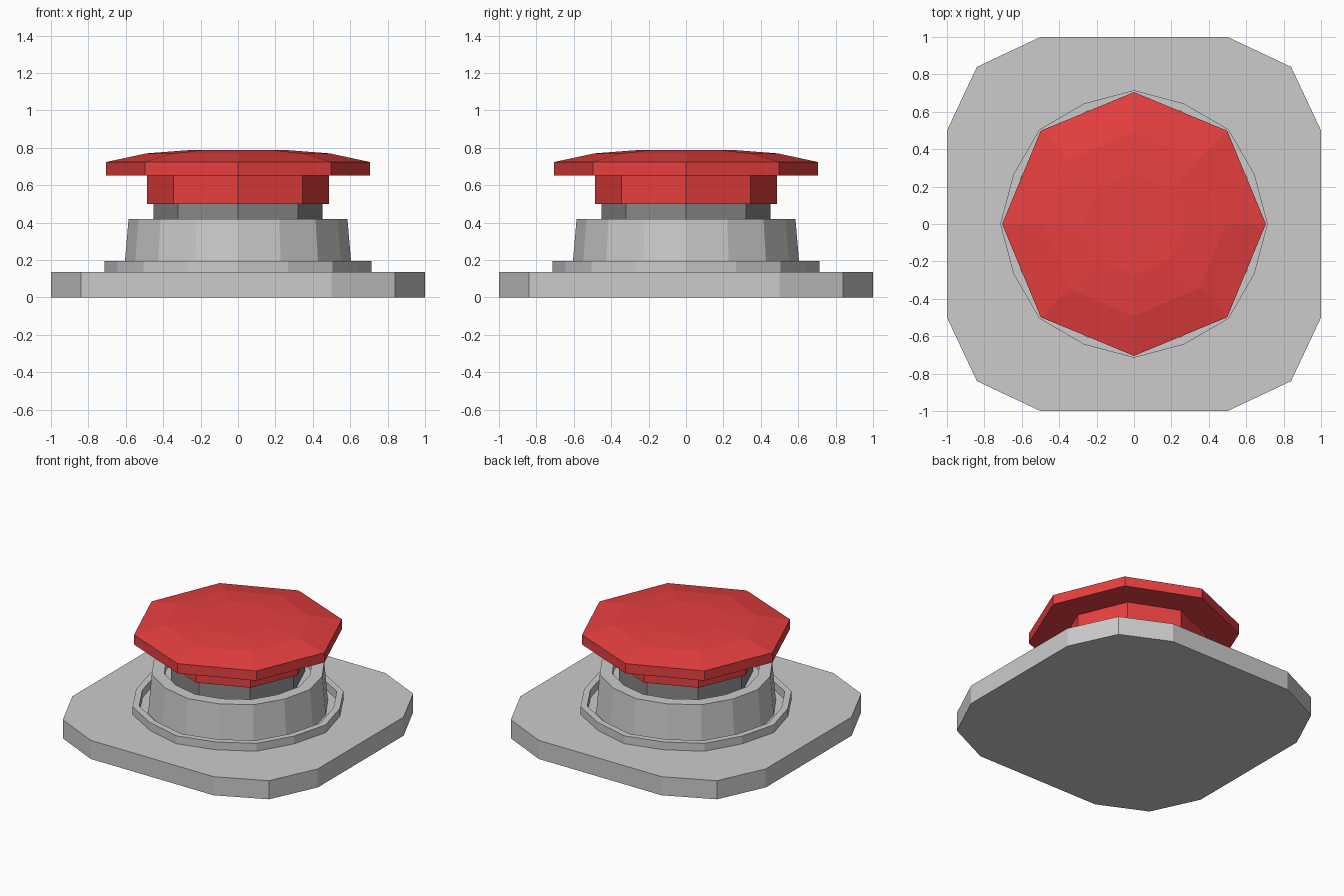
import bpy, bmesh
from math import pi, cos, sin

if "Cube" in bpy.data.objects:
    bpy.data.objects.remove(bpy.data.objects["Cube"])


def material(name, rgb):
    m = bpy.data.materials.new(name)
    m.diffuse_color = (*rgb, 1)
    m.use_nodes = True
    m.node_tree.nodes["Principled BSDF"].inputs["Base Color"].default_value = m.diffuse_color
    return m


def stack(name, loops, mat=None, cap_ends=True):
    """Skin a list of equal-length vertex loops, bottom to top; close ring if not capped."""
    bm = bmesh.new()
    rows = [[bm.verts.new(p) for p in loop] for loop in loops]
    n = len(rows[0])
    pairs = list(zip(rows, rows[1:]))
    if cap_ends:
        bm.faces.new(rows[0][::-1])
        bm.faces.new(rows[-1])
    else:
        pairs.append((rows[-1], rows[0]))
    for a, b in pairs:
        for i in range(n):
            j = (i + 1) % n
            bm.faces.new((a[i], a[j], b[j], b[i]))
    bmesh.ops.recalc_face_normals(bm, faces=bm.faces)
    mesh = bpy.data.meshes.new(name)
    bm.to_mesh(mesh)
    bm.free()
    obj = bpy.data.objects.new(name, mesh)
    bpy.context.collection.objects.link(obj)
    if mat:
        mesh.materials.append(mat)
    return obj


def turned(n, profile, odd=1.0):
    """Loops from (radius, z) points; every odd corner is scaled by 'odd'."""
    return [[(r * (odd if i % 2 else 1) * cos(2 * pi * i / n),
              r * (odd if i % 2 else 1) * sin(2 * pi * i / n), z)
             for i in range(n)] for r, z in profile]


red = material("red", (0.8, 0.05, 0.05))
dark = material("dark_grey", (0.25, 0.25, 0.25))

# Base plate: square with two-step chamfered corners
corner = [(1, 0.5), (0.84, 0.84), (0.5, 1)]
outline = []
for _ in range(4):
    outline += corner
    corner = [(-y, x) for x, y in corner]
stack("base_plate", [[(x, y, z) for x, y in outline] for z in (0, 0.137)])

# Raised ring around the housing
stack("base_ring", turned(16, [(0.715, 0.13), (0.715, 0.195),
                               (0.67, 0.195), (0.67, 0.13)], 0.975), cap_ends=False)

# Tapered housing
stack("housing", turned(16, [(0.61, 0.13), (0.585, 0.42),
                             (0.50, 0.42), (0.50, 0.36)], 0.985))

# Dark plunger stem
stack("plunger", turned(8, [(0.453, 0.35), (0.453, 0.5)]), dark)

# Mushroom button with neck and domed cap
stack("button", turned(8, [(0.487, 0.5), (0.487, 0.652), (0.705, 0.652), (0.705, 0.724),
                           (0.49, 0.77), (0.27, 0.787)]), red)
